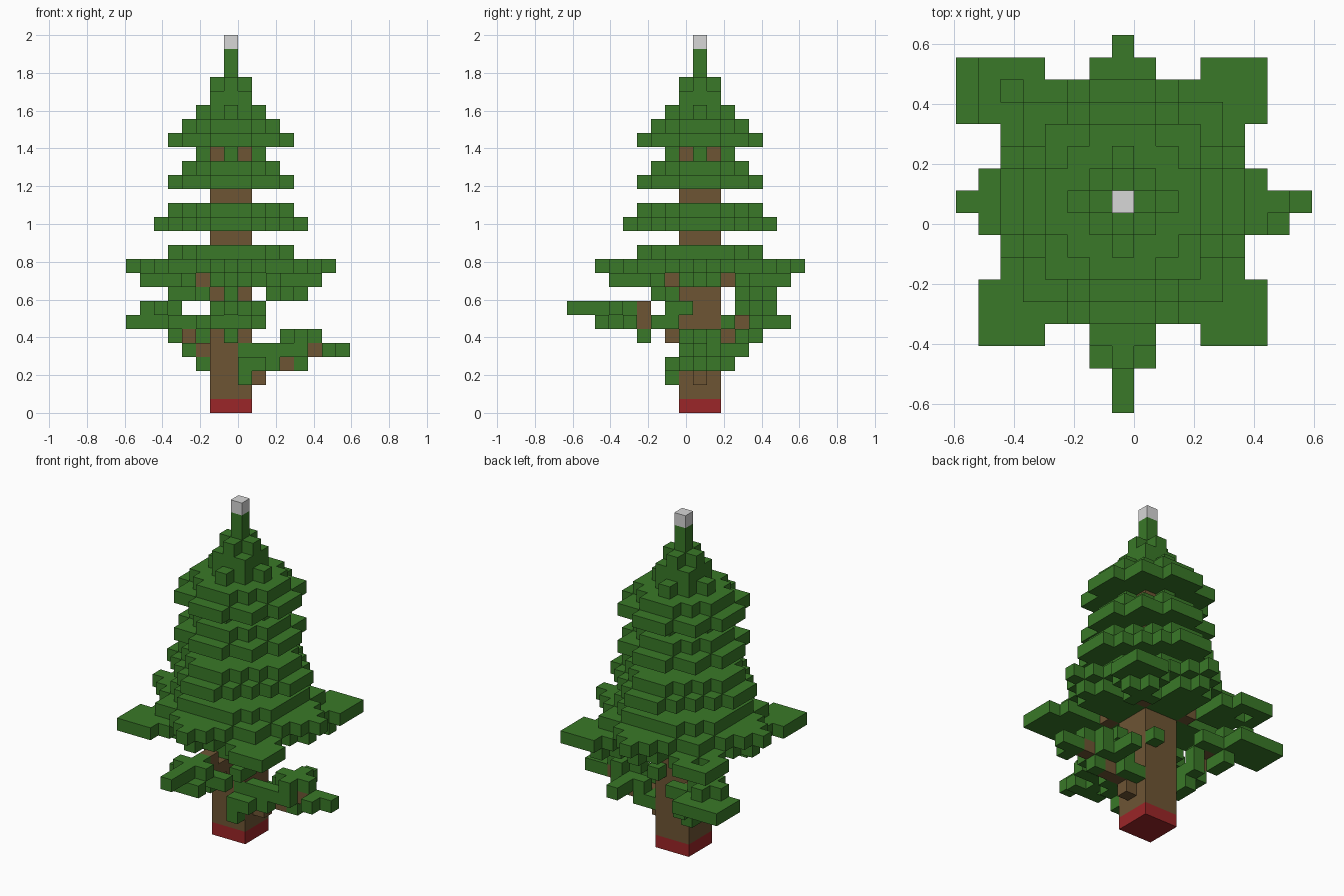
import bpy, bmesh
from mathutils import Vector

cube = bpy.data.objects.get("Cube")
if cube:
    bpy.data.objects.remove(cube)

V = 2 / 27            # block size
cells = {}            # (column, row, layer) -> part name, trunk axis at (0, 0)


def material(name, colour):
    m = bpy.data.materials.new(name)
    m.use_nodes = True
    m.diffuse_color = (*colour, 1)
    m.node_tree.nodes["Principled BSDF"].inputs["Base Color"].default_value = (*colour, 1)
    return m


green = material("needle green", (0.041, 0.19, 0.021))
brown = material("bark brown", (0.155, 0.09, 0.034))
red = material("base red", (0.33, 0.019, 0.021))
white = material("topper grey", (0.68, 0.68, 0.68))


def box(part, layer, xs, ys):
    """Fill a block range on one layer; a plain number means a single block."""
    xs = (xs, xs) if isinstance(xs, int) else xs
    ys = (ys, ys) if isinstance(ys, int) else ys
    for x in range(xs[0], xs[1] + 1):
        for y in range(ys[0], ys[1] + 1):
            cells[x, y, layer] = part


def tier(part, layer, reach, total, square=0):
    """Stepped diamond layer of needles, merged with an optional square."""
    for x in range(-reach, reach + 1):
        for y in range(-reach, reach + 1):
            if abs(x) + abs(y) <= total or max(abs(x), abs(y)) <= square:
                cells[x, y, layer] = part


# Upper needle tiers: layer, reach, diamond limit, square
for spec in ((11, 4, 6), (13, 5, 6), (14, 4, 5), (16, 4, 5, 3), (17, 3, 4), (18, 2, 2),
             (19, 4, 5, 3), (20, 3, 4), (21, 2, 2), (22, 1, 2), (23, 1, 1),
             (24, 0, 0), (25, 0, 0)):
    tier("needle_tiers", *spec)

# Wide pointed skirt, with corner pads and short arms one layer below
tier("skirt", 10, 7, 7, 4)
for x in range(-6, 7):
    for y in range(-6, 7):
        low, high = sorted((abs(x), abs(y)))
        if (low >= 3 and high <= 5) or low >= 4 or (low <= 1 and 2 <= high <= 5) \
                or (low == 0 and high == 6):
            cells[x, y, 9] = "skirt"
        if low == high == 2:
            cells[x, y, 9] = "branches"
del cells[-5, 5, 9]
for layer, xs, ys in ((9, 2, -3), (8, 4, (3, 5)), (8, (3, 5), 4), (8, (-4, -3), -3),
                      (8, (-3, -2), -2), (8, 0, -2)):
    box("skirt", layer, xs, ys)

# Trunk, painted base and topper
for k in range(1, 19):
    box("trunk", k, (-1, 1), (-1, 1))
box("base", 0, (-1, 1), (-1, 1))
box("topper", 26, 0, 0)

# Low branch on the left side
for layer, xs, ys in ((2, 1, -2), (3, 1, (-2, -1)), (3, (2, 3), (-1, 1)), (3, 2, -2),
                      (3, 5, 0), (4, (1, 5), -1), (4, (3, 5), 1), (4, 4, (2, 3)),
                      (4, (7, 8), 0), (4, 7, -1), (5, (4, 6), 0), (5, 5, (-1, 1))):
    box("left_bough", layer, xs, ys)
for layer, xs in ((2, 2), (3, (3, 4)), (4, (5, 6))):
    box("branches", layer, xs, 0)

# Front branch
for layer, xs, ys in ((5, 0, -4), (6, (-1, 1), -7), (6, 0, -6), (6, (-2, 2), -5),
                      (6, 2, (-3, -2)), (7, 0, (-9, -5)), (7, (-1, 1), -6),
                      (7, (-1, 2), -2), (7, 2, -1)):
    box("front_bough", layer, xs, ys)
for layer, ys in ((5, -2), (6, (-4, -2)), (7, -4)):
    box("branches", layer, 0, ys)

# Back right branch
for layer, xs, ys in ((3, -2, (1, 2)), (4, -3, (1, 2)), (4, -2, (2, 3)), (5, -4, (3, 4)),
                      (5, -2, 3), (6, (-7, -4), (4, 6)), (6, (-3, -2), 4), (6, (-4, -3), 2),
                      (6, 1, 2), (7, -5, (3, 5)), (7, (-6, -4), 4)):
    box("back_bough", layer, xs, ys)
for step in range(3):
    box("branches", 4 + step, -2 - step, 1 + step)
box("branches", 6, -3, 3)

# Build one mesh per part from the exposed block faces
COLOURS = {"trunk": brown, "branches": brown, "base": red, "topper": white}
for part in sorted(set(cells.values())):
    bm = bmesh.new()
    corners = {}
    for cell, owner in cells.items():
        if owner != part:
            continue
        for axis in range(3):
            for side in (-1, 1):
                near = list(cell)
                near[axis] += side
                if tuple(near) in cells:
                    continue
                u, v = (axis + 1) % 3, (axis + 2) % 3
                ring = []
                for a, b in ((0, 0), (1, 0), (1, 1), (0, 1))[::side]:
                    p = list(cell)
                    p[axis] += side > 0
                    p[u] += a
                    p[v] += b
                    p = tuple(p)
                    if p not in corners:
                        corners[p] = bm.verts.new(Vector((p[0] - 1, p[1] + 0.5, p[2])) * V)
                    ring.append(corners[p])
                bm.faces.new(ring)
    bmesh.ops.dissolve_limit(bm, angle_limit=0.01, verts=bm.verts, edges=bm.edges)
    mesh = bpy.data.meshes.new(part)
    bm.to_mesh(mesh)
    bm.free()
    mesh.materials.append(COLOURS.get(part, green))
    bpy.context.collection.objects.link(bpy.data.objects.new(part, mesh))
